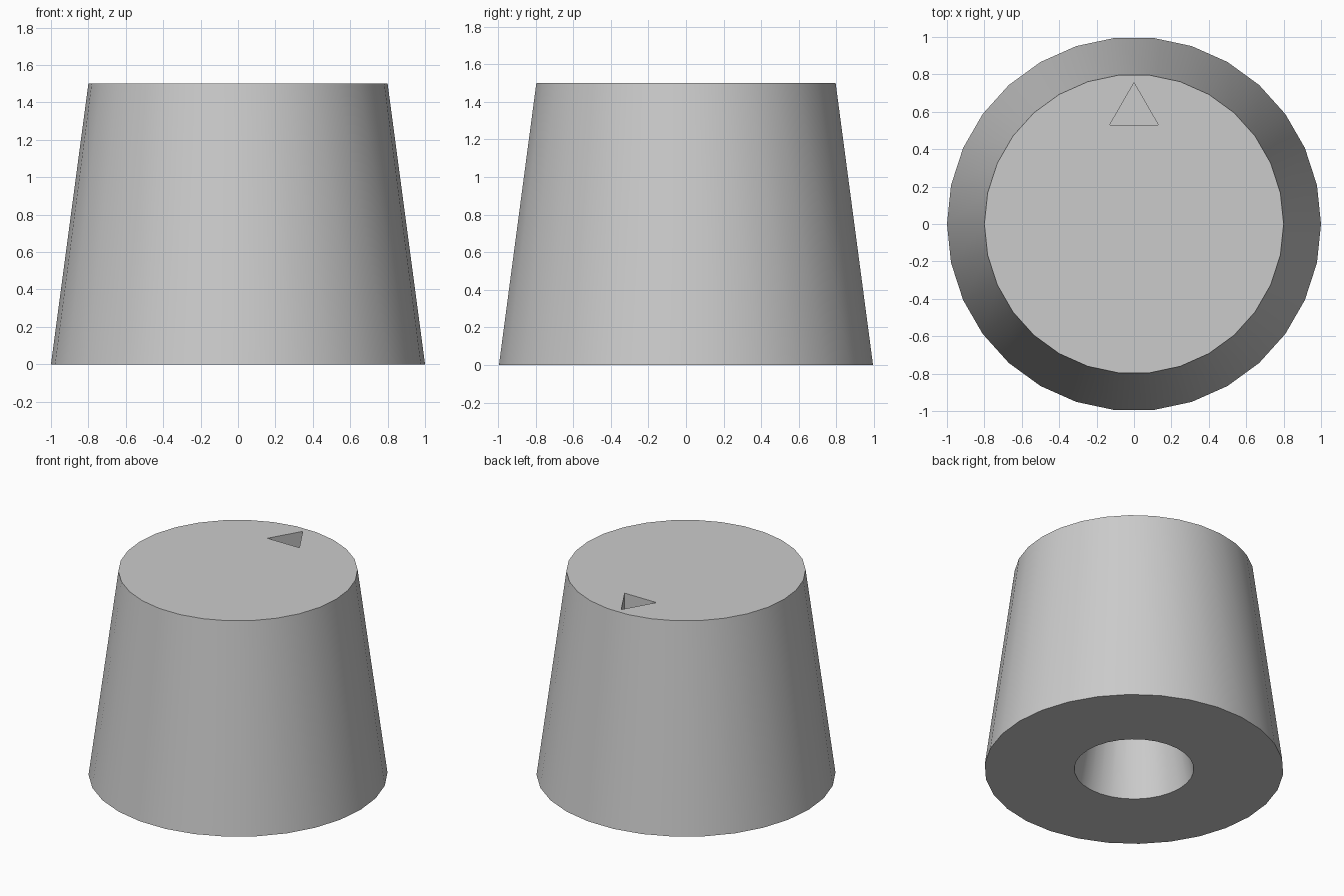
import bpy
import math

cube = bpy.data.objects.get("Cube")
if cube:
    bpy.data.objects.remove(cube, do_unlink=True)

SIDES = 30
HEIGHT = 1.5

grey = bpy.data.materials.new("plain grey")
grey.use_nodes = True
grey.diffuse_color = (0.6, 0.6, 0.6, 1)
grey.node_tree.nodes["Principled BSDF"].inputs["Base Color"].default_value = (0.6, 0.6, 0.6, 1)


def frustum(name, sides, r_low, r_high, z_low, z_high, y=0, turn=0):
    bpy.ops.mesh.primitive_cone_add(
        vertices=sides, radius1=r_low, radius2=r_high, depth=z_high - z_low,
        location=(0, y, (z_low + z_high) / 2), rotation=(0, 0, turn))
    obj = bpy.context.object
    obj.name = name
    obj.data.materials.append(grey)
    return obj


def carve(body, cutter):
    cutter.hide_render = True
    mod = body.modifiers.new(cutter.name, "BOOLEAN")
    mod.operation = "DIFFERENCE"
    mod.solver = "EXACT"
    mod.object = cutter
    bpy.context.view_layer.objects.active = body
    bpy.ops.object.modifier_apply(modifier=mod.name)
    bpy.data.objects.remove(cutter, do_unlink=True)


# Tapered knob body
quarter = math.pi / 2
knob = frustum("knob_body", SIDES, 1, 0.8, 0, HEIGHT, turn=quarter)

# Tapered shaft socket in the underside; its taper continues below the base
carve(knob, frustum("shaft_socket", SIDES, 0.45, 0.2, -0.3, 1.2, turn=quarter))

# Triangular pointer recess in the top
carve(knob, frustum("pointer_recess", 3, 0.15, 0.15, HEIGHT - 0.2, HEIGHT + 0.1, y=0.605))

# Smooth walls with crisp rims
bpy.ops.object.select_all(action="DESELECT")
knob.select_set(True)
bpy.context.view_layer.objects.active = knob
bpy.ops.object.shade_smooth_by_angle(angle=math.radians(30))
